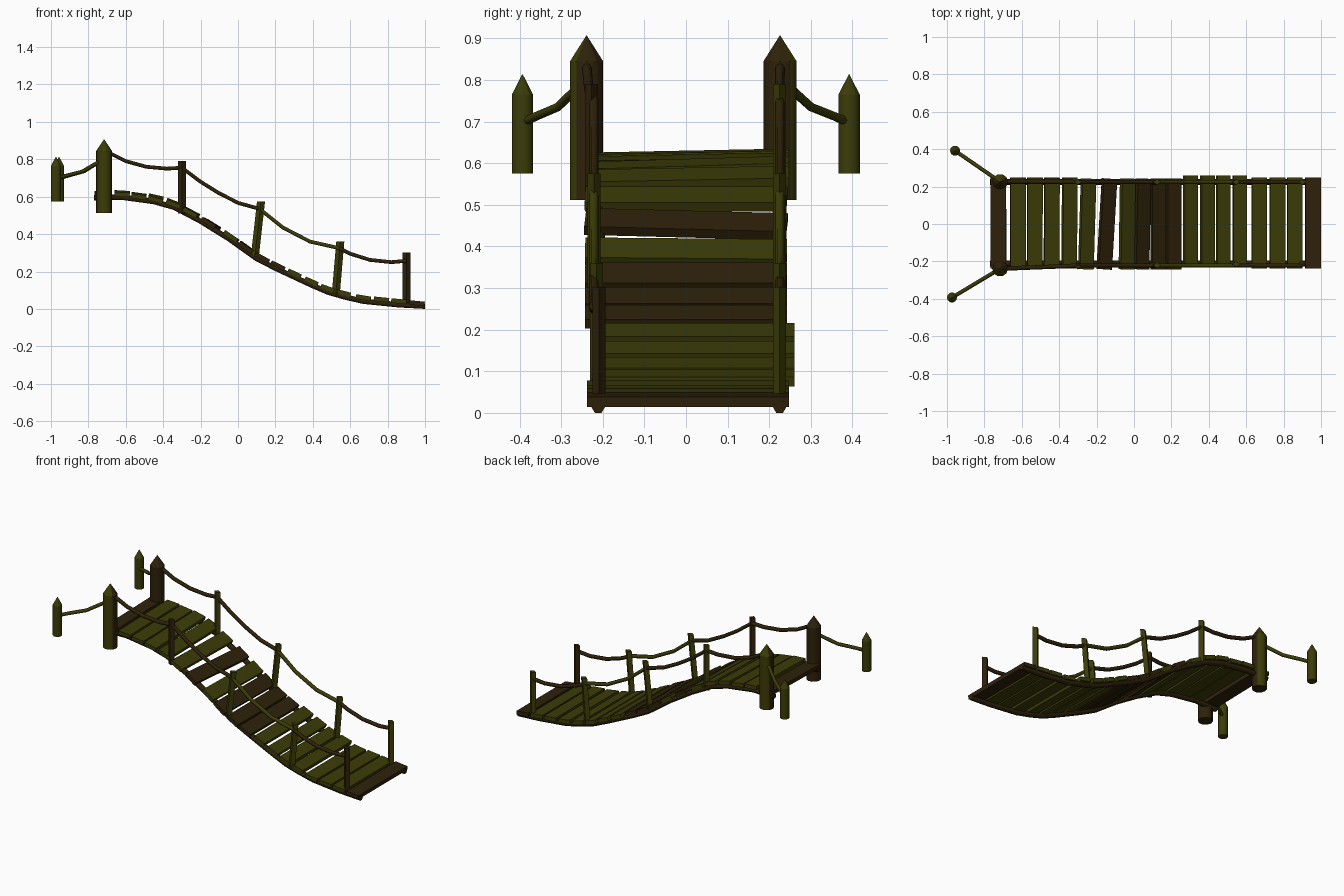
import bpy, bmesh, math
from mathutils import Vector, Matrix

if "Cube" in bpy.data.objects:
    bpy.data.objects.remove(bpy.data.objects["Cube"])


def material(name, rgb):
    m = bpy.data.materials.new(name)
    m.diffuse_color = (*rgb, 1)
    m.use_nodes = True
    m.node_tree.nodes["Principled BSDF"].inputs["Base Color"].default_value = m.diffuse_color
    return m


OLIVE = material("mossy olive wood", (0.045, 0.045, 0.0025))
BROWN = material("dark brown wood", (0.027, 0.0155, 0.003))


def finish(name, bm, mat, smooth=False):
    bmesh.ops.recalc_face_normals(bm, faces=bm.faces)
    me = bpy.data.meshes.new(name)
    bm.to_mesh(me)
    bm.free()
    me.materials.append(mat)
    ob = bpy.data.objects.new(name, me)
    bpy.context.collection.objects.link(ob)
    if smooth:
        bpy.ops.object.select_all(action='DESELECT')
        ob.select_set(True)
        bpy.context.view_layer.objects.active = ob
        bpy.ops.object.shade_smooth_by_angle(angle=math.radians(62))
    return ob


def box(name, centre, size, rot, mat):
    bm = bmesh.new()
    bmesh.ops.create_cube(bm, size=1, matrix=Matrix.Translation(centre) @ rot
                          @ Matrix.Diagonal((*size, 1)))
    return finish(name, bm, mat)


def diamond_post(name, a, b, rx, ry, mat):
    """Four-sided post with its edges pointing along x and y."""
    bm = bmesh.new()
    lo, hi = ([bm.verts.new(p + Vector((rx * c, ry * s, 0)))
               for c, s in ((1, 0), (0, 1), (-1, 0), (0, -1))] for p in (a, b))
    bm.faces.new(lo)
    bm.faces.new(hi)
    for k in range(4):
        n = (k + 1) % 4
        bm.faces.new((lo[k], lo[n], hi[n], hi[k]))
    return finish(name, bm, mat)


def tube(name, pts, radius, mat, sides=6):
    """Rope swept along points."""
    pts = [Vector(p) for p in pts]
    bm = bmesh.new()
    rings = []
    for i, p in enumerate(pts):
        t = (pts[min(i + 1, len(pts) - 1)] - pts[max(i - 1, 0)]).normalized()
        side = t.cross(Vector((0, 0, 1))).normalized()
        up = side.cross(t)
        rings.append([bm.verts.new(p + radius * (side * math.cos(a) + up * math.sin(a)))
                      for a in (2 * math.pi * k / sides for k in range(sides))])
    for a, b in zip(rings, rings[1:]):
        for k in range(sides):
            n = (k + 1) % sides
            bm.faces.new((a[k], a[n], b[n], b[k]))
    bm.faces.new(rings[0])
    bm.faces.new(rings[-1])
    return finish(name, bm, mat, True)


def stake(name, x, y, r, z0, z1, tip, mat, sides=10):
    """Round post with a pointed top."""
    bm = bmesh.new()
    ang = [2 * math.pi * k / sides for k in range(sides)]
    lo, hi = ([bm.verts.new((x + r * math.cos(a), y + r * math.sin(a), z)) for a in ang]
              for z in (z0, z1))
    top = bm.verts.new((x, y, tip))
    bm.faces.new(lo)
    for k in range(sides):
        n = (k + 1) % sides
        bm.faces.new((lo[k], lo[n], hi[n], hi[k]))
        bm.faces.new((hi[k], hi[n], top))
    ob = finish(name, bm, mat)
    for p in ob.data.polygons:
        p.use_smooth = abs(p.normal.z) < 0.1
    return ob


# deck centre line (x, z)
DECK = [(-0.77, 0.614), (-0.62, 0.616), (-0.45, 0.593), (-0.34, 0.562), (-0.2, 0.488),
        (-0.05, 0.395), (0.1, 0.288), (0.2, 0.237), (0.3, 0.19), (0.39, 0.148),
        (0.48, 0.109), (0.57, 0.083), (0.67, 0.06), (0.86, 0.041), (1.0, 0.026)]


def deck(x):
    for (xa, za), (xb, zb) in zip(DECK, DECK[1:]):
        if x <= xb:
            break
    return za + (zb - za) * (x - xa) / (xb - xa)


# planks: centre x, with a few brown, twisted or shifted ones
xs = [-0.725, -0.62, -0.53, -0.44, -0.345, -0.25, -0.145, -0.037, 0.045, 0.13,
      0.213, 0.302, 0.393, 0.478, 0.566, 0.67, 0.767, 0.86, 0.957]
brown = {0, 6, 8, 9, 10, 18}
yaw = {5: -0.03, 6: -0.075, 7: -0.02, 8: -0.02}
roll = {0: 0.02, 1: 0.02, 2: 0.02, 3: 0.03, 4: 0.02, 6: -0.03, 7: -0.01}
for i, x in enumerate(xs):
    slope = math.atan2(deck(x + 0.05) - deck(x - 0.05), 0.1)
    if x > 0.94:
        slope = -0.1
    rot = (Matrix.Rotation(yaw.get(i, 0), 4, 'Z') @ Matrix.Rotation(-slope, 4, 'Y')
           @ Matrix.Rotation(roll.get(i, 0), 4, 'X'))
    y = 0.018 if 11 <= i <= 14 else 0.0 if 5 <= i <= 10 else 0.005
    w = (0.084 - 0.024 * abs(math.sin(slope))) / math.cos(slope)
    if 11 <= i <= 14:
        w -= 0.006
    box(f"plank_{i + 1}", (x, y, deck(x)), (w, 0.485, 0.024), rot,
        BROWN if i in brown else OLIVE)

# rope spans between the handrail posts (x, z)
SPANS = [[(-0.70, 0.84), (-0.6, 0.79), (-0.49, 0.76), (-0.38, 0.75), (-0.30, 0.755)],
         [(-0.30, 0.755), (-0.2, 0.68), (-0.107, 0.622), (0, 0.567), (0.115, 0.535)],
         [(0.115, 0.535), (0.24, 0.435), (0.385, 0.36), (0.54, 0.325)],
         [(0.54, 0.325), (0.60, 0.295), (0.705, 0.262), (0.82, 0.25), (0.9, 0.257)]]
# handrail posts: bottom x, bottom z, top x, top z
POSTS = [(-0.30, 0.51, -0.30, 0.79), (0.09, 0.28, 0.123, 0.575),
         (0.522, 0.07, 0.547, 0.36), (0.90, 0.02, 0.90, 0.302)]

for side, y, post_y in (("front", -0.211, -0.239), ("back", 0.225, 0.226)):
    front = side == "front"
    # supporting rope under the planks
    tube(f"{side}_deck_rope", [(x, y, max(z - 0.019, 0.0145)) for x, z in DECK[:-1]]
         + [(1.0, y, 0.0145)], 0.0165, BROWN)
    # gate post, mossy on its outward side
    gate = stake(f"{side}_gate_post", -0.716, post_y, 0.042, 0.512, 0.845, 0.908, BROWN)
    gate.data.materials.append(OLIVE)
    for p in gate.data.polygons:
        p.material_index = int(p.normal.y * (-1 if front else 1) > 0.4)
    # outer stake and the rope joining it to the gate
    sx, sy = (-0.973, -0.393) if front else (-0.957, 0.392)
    stake(f"{side}_outer_stake", sx, sy, 0.027, 0.575, 0.765, 0.815, OLIVE)
    tube(f"{side}_outer_rope",
         [(sx + (-0.716 - sx) * t, sy + (post_y - sy) * t, z)
          for t, z in ((0, 0.697), (0.2, 0.712), (0.55, 0.735), (0.85, 0.78), (1, 0.8))],
         0.0105, OLIVE)
    # handrail posts
    for i, (xa, za, xb, zb) in enumerate(POSTS):
        py = -0.227 + 0.006 * i if front else y
        diamond_post(f"{side}_rail_post_{i + 1}", Vector((xa, py, za)),
                     Vector((xb, py, zb)), 0.0215, 0.0155,
                     BROWN if i in (0, 3) and front else OLIVE)
    # handrail ropes
    for i, pts in enumerate(SPANS):
        rail_y = -0.222 if front else y
        start_y = post_y if i == 0 else rail_y
        n = len(pts) - 1
        tube(f"{side}_rail_rope_{i + 1}",
             [(x, start_y + (rail_y - start_y) * k / n, z)
              for k, (x, z) in enumerate(pts)],
             0.0115, OLIVE if i == 2 else BROWN)
